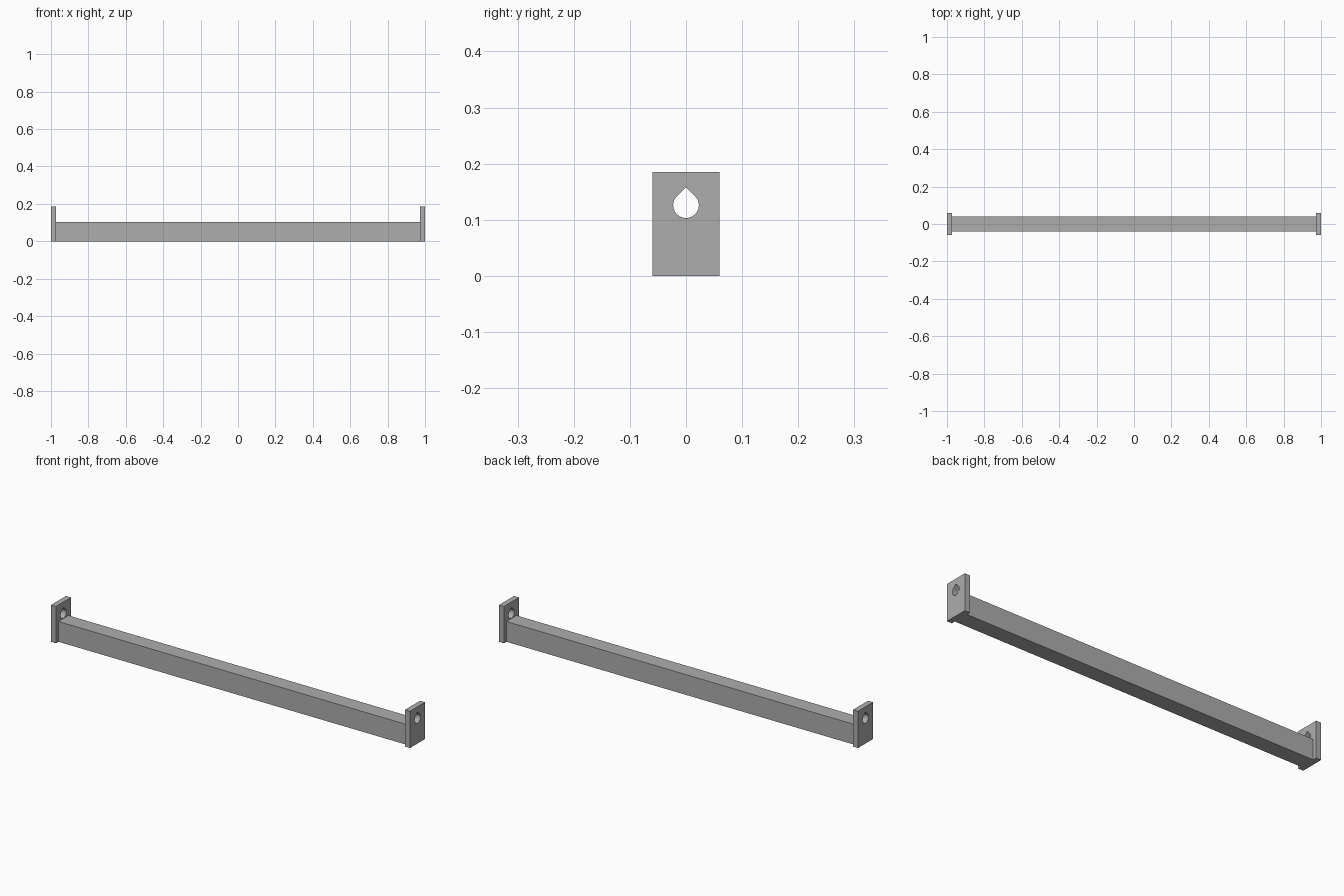
import bpy, bmesh
from math import radians, sin, cos, sqrt
from mathutils import Matrix

cube = bpy.data.objects.get("Cube")
if cube:
    bpy.data.objects.remove(cube, do_unlink=True)

LENGTH, PLATE_T = 2.0, 0.028
PLATE_W, PLATE_H = 0.12, 0.185
BEAM_W, BEAM_H = 0.08, 0.102
HOLE_Z, HOLE_R = 0.126, 0.0228

grey = bpy.data.materials.new("plain_grey")
grey.use_nodes = True
grey.diffuse_color = (0.42, 0.42, 0.42, 1)
grey.node_tree.nodes["Principled BSDF"].inputs["Base Color"].default_value = grey.diffuse_color


def add_object(name, mesh):
    obj = bpy.data.objects.new(name, mesh)
    bpy.context.collection.objects.link(obj)
    mesh.materials.clear()
    mesh.materials.append(grey)
    return obj


# Long rectangular beam between the end plates
bm = bmesh.new()
size = (LENGTH - 2 * PLATE_T, BEAM_W, BEAM_H)
bmesh.ops.create_cube(bm, size=1, matrix=Matrix.Translation((0, 0, BEAM_H / 2)) @ Matrix.Diagonal((*size, 1)))
beam = bpy.data.meshes.new("beam")
bm.to_mesh(beam)
bm.free()
add_object("beam", beam)

# Plate profile: rectangle with a teardrop hole, extruded
w = PLATE_W / 2
outline = [(-w, 0), (w, 0), (w, PLATE_H), (-w, PLATE_H)]
steps = 36
angles = [radians(135 + 270 * i / steps) for i in range(steps + 1)]
teardrop = [(HOLE_R * cos(a), HOLE_Z + HOLE_R * sin(a)) for a in angles]
teardrop.append((0, HOLE_Z + HOLE_R * sqrt(2)))

curve = bpy.data.curves.new("plate_profile", "CURVE")
curve.dimensions = "2D"
curve.fill_mode = "BOTH"
curve.extrude = PLATE_T / 2
for loop in (outline, teardrop):
    spline = curve.splines.new("POLY")
    spline.points.add(len(loop) - 1)
    for point, (x, y) in zip(spline.points, loop):
        point.co = (x, y, 0, 1)
    spline.use_cyclic_u = True
profile = bpy.data.objects.new("plate_profile", curve)
bpy.context.collection.objects.link(profile)
bpy.context.view_layer.update()
plate = bpy.data.meshes.new_from_object(profile.evaluated_get(bpy.context.evaluated_depsgraph_get()))
bpy.data.objects.remove(profile, do_unlink=True)

# Weld the plate and stand it upright, facing along the beam
bm = bmesh.new()
bm.from_mesh(plate)
bmesh.ops.remove_doubles(bm, verts=bm.verts, dist=1e-5)
turn = Matrix.Rotation(radians(90), 4, "Z") @ Matrix.Rotation(radians(90), 4, "X")
bmesh.ops.transform(bm, matrix=turn, verts=bm.verts)
bmesh.ops.recalc_face_normals(bm, faces=bm.faces)
for face in bm.faces:
    face.smooth = False
bm.to_mesh(plate)
bm.free()

# One plate at each end
for name, side in (("left_end_plate", 1), ("right_end_plate", -1)):
    add_object(name, plate).location.x = side * (LENGTH - PLATE_T) / 2
